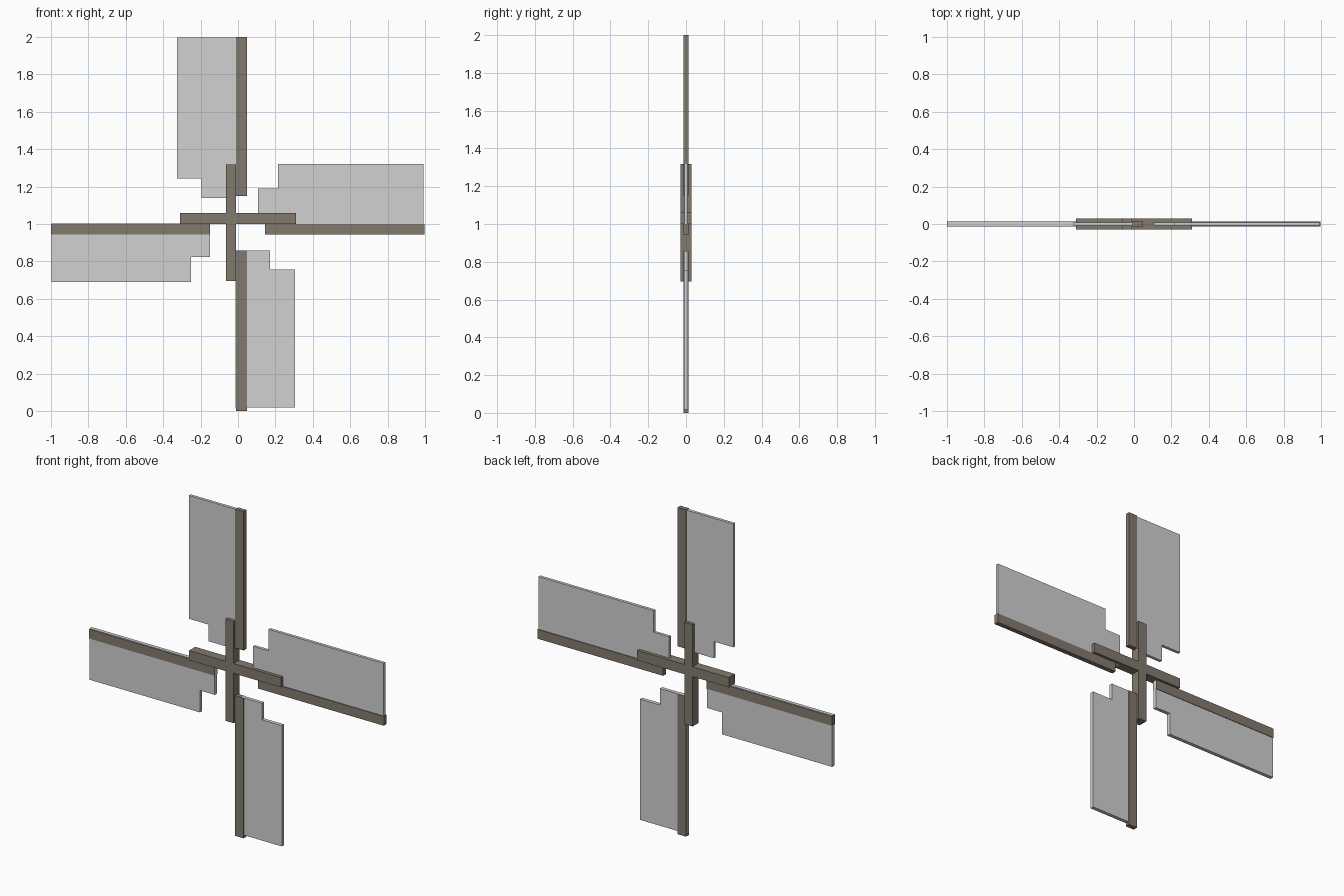
import bpy
import bmesh

if "Cube" in bpy.data.objects:
    bpy.data.objects.remove(bpy.data.objects["Cube"])


def material(name, rgb):
    m = bpy.data.materials.new(name)
    m.diffuse_color = (*rgb, 1.0)
    m.use_nodes = True
    m.node_tree.nodes["Principled BSDF"].inputs["Base Color"].default_value = m.diffuse_color
    return m


WOOD = material("weathered wood", (0.225, 0.195, 0.155))
CLOTH = material("pale grey cloth", (0.64, 0.64, 0.64))


def plate(name, outline, depth, mat):
    """Extrude an outline in the x-z plane, centred on y = 0."""
    bm = bmesh.new()
    face = bm.faces.new([bm.verts.new((x, -depth / 2, z)) for x, z in outline])
    ext = bmesh.ops.extrude_face_region(bm, geom=[face])
    moved = [v for v in ext["geom"] if isinstance(v, bmesh.types.BMVert)]
    bmesh.ops.translate(bm, verts=moved, vec=(0, depth, 0))
    bmesh.ops.recalc_face_normals(bm, faces=bm.faces)
    mesh = bpy.data.meshes.new(name)
    bm.to_mesh(mesh)
    bm.free()
    mesh.materials.append(mat)
    obj = bpy.data.objects.new(name, mesh)
    bpy.context.collection.objects.link(obj)
    return obj


def rect(x0, x1, z0, z1):
    return [(x0, z0), (x1, z0), (x1, z1), (x0, z1)]


# Hub: one cross-shaped block
L, R, B, T = -0.065, -0.01, 1.0, 1.06
plate("hub_cross", [
    (L, 0.695), (R, 0.695), (R, B), (0.31, B), (0.31, T), (R, T),
    (R, 1.318), (L, 1.318), (L, T), (-0.31, T), (-0.31, B), (L, B)], 0.058, WOOD)

# Four spars
for name, box in {
    "spar_top": (-0.01, 0.048, 1.15, 2.0),
    "spar_right": (0.145, 0.997, 0.943, 1.0),
    "spar_bottom": (-0.01, 0.048, 0.0, 0.858),
    "spar_left": (-1.0, -0.15, 0.943, 1.0),
}.items():
    plate(name, rect(*box), 0.028, WOOD)

# Four sails, each with a stepped inner corner
plate("sail_top", [(-0.01, 1.14), (-0.01, 1.997), (-0.327, 1.997),
                   (-0.327, 1.242), (-0.195, 1.242), (-0.195, 1.14)], 0.018, CLOTH)
plate("sail_right", [(0.108, 1.0), (0.992, 1.0), (0.992, 1.322),
                     (0.213, 1.322), (0.213, 1.19), (0.108, 1.19)], 0.018, CLOTH)
plate("sail_bottom", [(-0.013, 0.858), (-0.013, 0.018), (0.305, 0.018),
                      (0.305, 0.757), (0.17, 0.757), (0.17, 0.858)], 0.022, CLOTH)
plate("sail_left", [(-0.15, 1.004), (-0.998, 1.004), (-0.998, 0.69),
                    (-0.25, 0.69), (-0.25, 0.824), (-0.15, 0.824)], 0.022, CLOTH)
